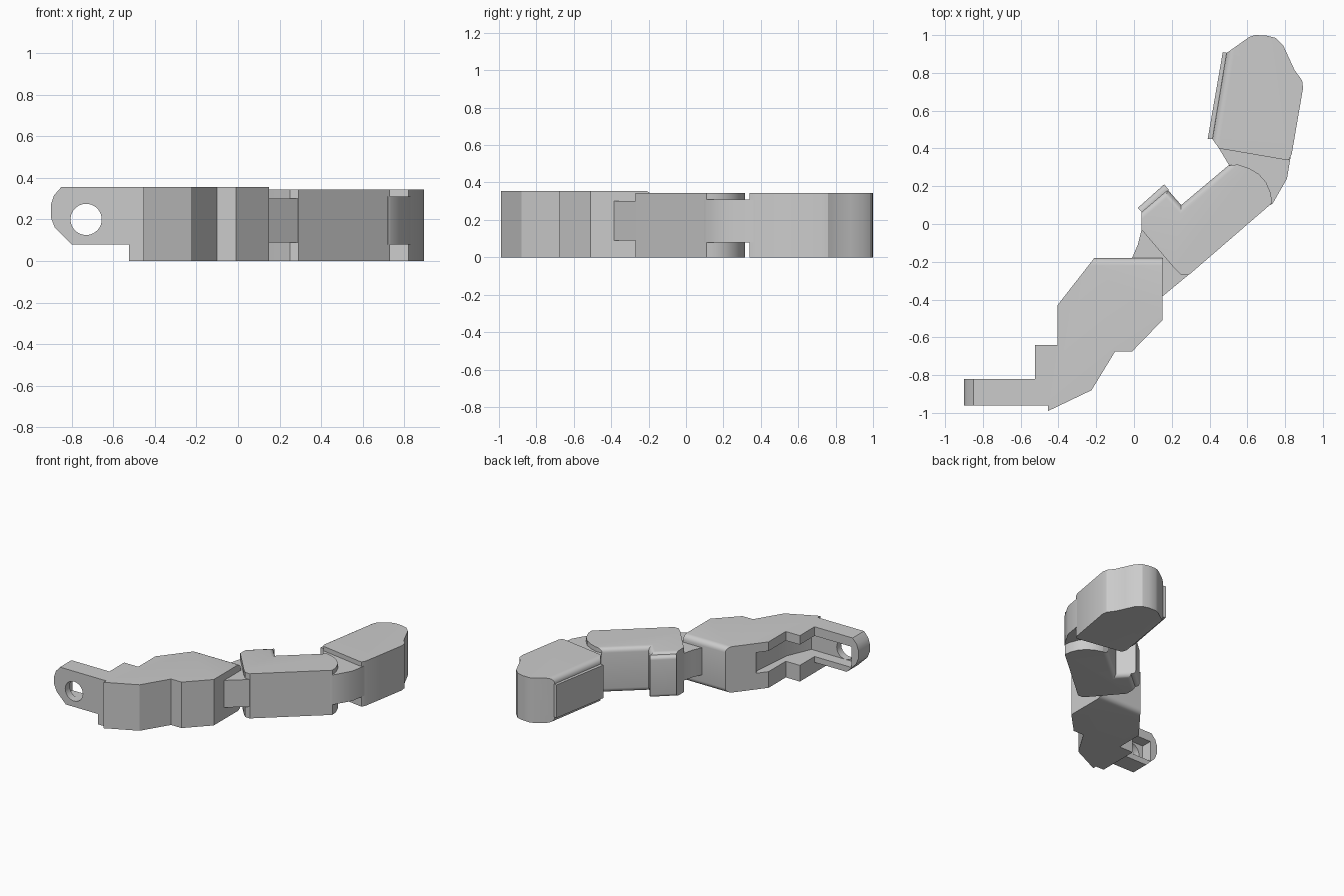
import bpy
import bmesh
from math import radians

if "Cube" in bpy.data.objects:
    bpy.data.objects.remove(bpy.data.objects["Cube"], do_unlink=True)

# Single grey plastic
grey = bpy.data.materials.new("grey plastic")
grey.use_nodes = True
grey.diffuse_color = (0.6, 0.6, 0.6, 1)
grey.node_tree.nodes["Principled BSDF"].inputs["Base Color"].default_value = (0.6, 0.6, 0.6, 1)


def prism(name, points, low, high, rounded=(), radius=0.04, axis="z"):
    """Extrude a profile; sides listed in rounded get filleted end edges."""
    bm = bmesh.new()

    def ring(level):
        return [bm.verts.new((a, b, level) if axis == "z" else (a, level, b)) for a, b in points]

    bottom, top = ring(low), ring(high)
    bm.faces.new(bottom)
    bm.faces.new(top)
    count = len(points)
    for i in range(count):
        j = (i + 1) % count
        bm.faces.new((bottom[i], bottom[j], top[j], top[i]))
    bmesh.ops.recalc_face_normals(bm, faces=bm.faces)
    edges = [bm.edges.get((r[i], r[(i + 1) % count])) for i in rounded for r in (bottom, top)]
    if edges:
        bmesh.ops.bevel(bm, geom=edges, offset=radius, segments=5, profile=0.5, affect="EDGES")
    mesh = bpy.data.meshes.new(name)
    bm.to_mesh(mesh)
    bm.free()
    mesh.materials.append(grey)
    obj = bpy.data.objects.new(name, mesh)
    bpy.context.collection.objects.link(obj)
    return obj


def select(obj):
    bpy.ops.object.select_all(action="DESELECT")
    obj.select_set(True)
    bpy.context.view_layer.objects.active = obj


def cut(target, cutter):
    mod = target.modifiers.new("cut", "BOOLEAN")
    mod.operation = "DIFFERENCE"
    mod.solver = "EXACT"
    mod.object = cutter
    select(target)
    bpy.ops.object.modifier_apply(modifier=mod.name)


# Base segment with its mounting lug
base = prism("base_segment", [
    (-0.525, -0.96), (-0.455, -0.96), (-0.455, -0.99), (-0.225, -0.88),
    (-0.10, -0.675), (-0.01, -0.675), (0.15, -0.51), (0.15, -0.18),
    (-0.21, -0.18), (-0.405, -0.43), (-0.405, -0.64), (-0.525, -0.64)],
    0, 0.355, rounded=[7])
lug = prism("mounting_lug", [
    (-0.52, 0.08), (-0.80, 0.08), (-0.88, 0.16), (-0.90, 0.21), (-0.90, 0.27),
    (-0.885, 0.315), (-0.85, 0.355), (-0.52, 0.355)], -0.96, -0.82, axis="y")

# Side channel running from the lug into the base
channel = prism("channel_cutter", [
    (-0.84, -0.905), (-0.44, -0.905), (-0.36, -0.72), (-0.33, -0.40),
    (-0.36, -0.33), (-0.60, -0.33), (-0.84, -0.60)], 0.125, 0.285)
bpy.ops.mesh.primitive_cylinder_add(vertices=40, radius=0.075, depth=0.5,
                                    location=(-0.73, -0.9, 0.2), rotation=(radians(90), 0, 0))
hole = bpy.context.object
cut(base, channel)
cut(lug, channel)
cut(lug, hole)
for helper in (channel, hole):
    bpy.data.objects.remove(helper, do_unlink=True)

# Middle segment, joint tongue and grip pad
middle = prism("middle_segment", [
    (0.29, -0.27), (0.73, 0.11), (0.725, 0.16), (0.70, 0.22), (0.66, 0.265),
    (0.61, 0.295), (0.55, 0.315), (0.50, 0.31), (0.25, 0.10), (0.175, 0.185),
    (0.04, 0.07), (0.04, -0.03), (0.21, -0.23), (0.25, -0.27)],
    0, 0.345, rounded=[7, 8, 9], radius=0.035)
middle_tongue = prism("middle_tongue", [
    (0.10, -0.425), (0.30, -0.26), (0.20, -0.05), (0.04, -0.03),
    (0.02, -0.11), (-0.01, -0.18), (-0.03, -0.30)], 0.09, 0.30)
middle_pad = prism("middle_pad", [
    (0.02, 0.085), (0.16, 0.21), (0.185, 0.18), (0.045, 0.06)],
    0.015, 0.33, rounded=[0], radius=0.025)

# Fingertip segment, joint tongue and grip pad
tip = prism("tip_segment", [
    (0.82, 0.34), (0.835, 0.37), (0.895, 0.72), (0.89, 0.76), (0.85, 0.815),
    (0.82, 0.88), (0.79, 0.945), (0.75, 0.985), (0.70, 0.998), (0.64, 1.0),
    (0.61, 0.99), (0.49, 0.905), (0.415, 0.45), (0.45, 0.40), (0.80, 0.34)],
    0, 0.345, rounded=[11], radius=0.04)
tip_tongue = prism("tip_tongue", [
    (0.72, 0.10), (0.735, 0.11), (0.81, 0.24), (0.83, 0.36), (0.60, 0.45),
    (0.45, 0.40), (0.51, 0.30), (0.60, 0.20)], 0.08, 0.31)
tip_pad = prism("tip_pad", [
    (0.39, 0.45), (0.47, 0.91), (0.50, 0.905), (0.42, 0.45)], 0.045, 0.30)

# Smooth the fillets and round outlines, keep hard edges
for part in (base, lug, middle, middle_tongue, middle_pad, tip, tip_tongue, tip_pad):
    select(part)
    bpy.ops.object.shade_smooth_by_angle(angle=radians(28))
